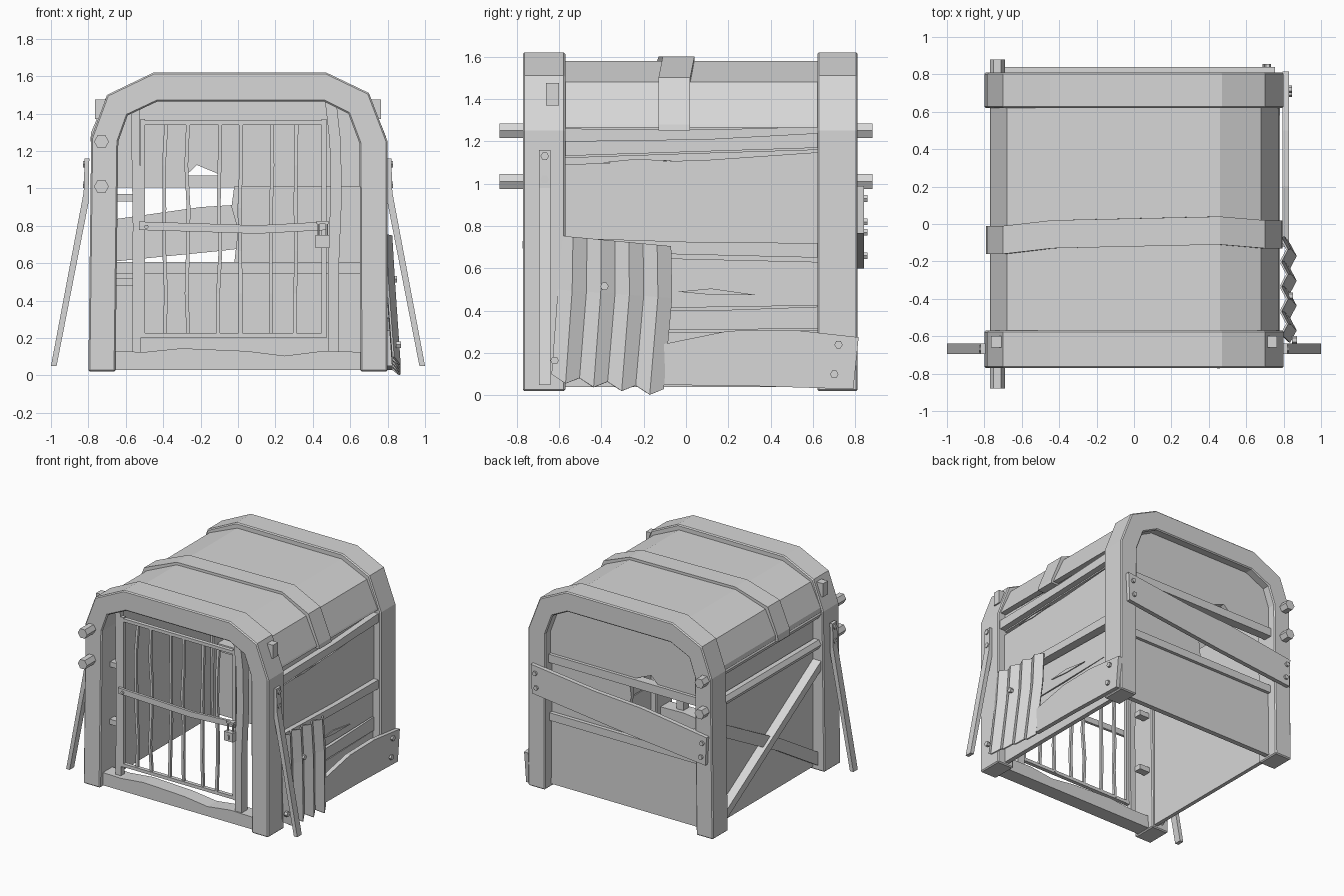
import bpy, bmesh, math, random
from mathutils import Vector

random.seed(4)
grey = bpy.data.materials.new("weathered_grey")
grey.diffuse_color = (0.68, 0.68, 0.68, 1)


def finish(name, bm):
    bmesh.ops.recalc_face_normals(bm, faces=bm.faces)
    me = bpy.data.meshes.new(name)
    bm.to_mesh(me)
    bm.free()
    me.materials.append(grey)
    ob = bpy.data.objects.new(name, me)
    bpy.context.collection.objects.link(ob)
    return ob


def prism(name, pts, axis, a, b):
    """Outline extruded along x or y from a to b."""
    bm = bmesh.new()
    put = (lambda u, v, d: (d, u, v)) if axis == 'x' else (lambda u, v, d: (u, d, v))
    r0 = [bm.verts.new(put(u, v, a)) for u, v in pts]
    r1 = [bm.verts.new(put(u, v, b)) for u, v in pts]
    bm.faces.new(r0)
    bm.faces.new(r1[::-1])
    n = len(pts)
    for i in range(n):
        j = (i + 1) % n
        bm.faces.new((r0[i], r1[i], r1[j], r0[j]))
    return finish(name, bm)


def box(name, x, y, z):
    return prism(name, [(x[0], z[0]), (x[1], z[0]), (x[1], z[1]), (x[0], z[1])], 'y', *y)


def sweep(name, path, w, h, side, n=4):
    """Bar along a path; side is the direction measured by w."""
    path = [Vector(p) for p in path]
    d = (path[-1] - path[0]).normalized()
    s = Vector(side)
    s = (s - d * s.dot(d)).normalized()
    t = d.cross(s)
    bm = bmesh.new()
    k = math.sqrt(2) if n == 4 else 1
    rings = []
    for p in path:
        angs = [2 * math.pi * (i + 0.5) / n for i in range(n)]
        rings.append([bm.verts.new(p + s * math.cos(a) * w / 2 * k + t * math.sin(a) * h / 2 * k)
                      for a in angs])
    bm.faces.new(rings[0])
    bm.faces.new(rings[-1][::-1])
    for r, q in zip(rings, rings[1:]):
        for i in range(n):
            j = (i + 1) % n
            bm.faces.new((r[i], q[i], q[j], r[j]))
    return finish(name, bm)


def bolt(name, p, direction, r=0.02, depth=0.016):
    p, d = Vector(p), Vector(direction)
    sweep(name, [p - d * 0.01, p + d * depth], 2 * r, 2 * r, (0, 0, 1), 6)


# Arched timber frames at both ends, with worn edges
outer = [(-0.80, 0.02), (-0.785, 1.27), (-0.70, 1.50), (-0.45, 1.62),
         (0.47, 1.62), (0.70, 1.51), (0.80, 1.25), (0.80, 0.02)]
inner = [(0.655, 0.02), (0.65, 1.24), (0.59, 1.40), (0.46, 1.465),
         (-0.43, 1.465), (-0.59, 1.39), (-0.64, 1.25), (-0.655, 0.02)]
for nm, a, b in (("front_arch", -0.77, -0.57), ("back_arch", 0.62, 0.81)):
    bev = prism(nm, outer + inner, 'y', a, b).modifiers.new("worn_edge", 'BEVEL')
    bev.width, bev.segments, bev.angle_limit = 0.008, 1, 1.0


# Curved roof shell and its strap
def roof_outline(o, thick, low):
    top = [(-0.77 - o, low), (-0.765 - o, 1.30), (-0.68 - o, 1.48 + o), (-0.44, 1.58 + o),
           (0.46, 1.58 + o), (0.68 + o, 1.48 + o), (0.77 + o, 1.28), (0.775 + o, low)]
    return top + [(x * (1 - thick / 0.75), z - (thick if z > 1.4 else 0)) for x, z in top[::-1]]


prism("roof", roof_outline(0, 0.045, 1.265), 'y', -0.58, 0.63)
strap = prism("roof_strap", roof_outline(0.02, 0.06, 1.25), 'y', -0.13, 0.02)
for v in strap.data.vertices:
    v.co.y += 0.02 if abs(v.co.x - 0.46) < 0.1 else (-0.03 if v.co.x < -0.6 else 0)

# Right wall of uneven planks: heights at the front end, then at the back end
planks = [(0.04, 0.30, 0.04, 0.31), (0.305, 0.40, 0.315, 0.42), (0.405, 0.66, 0.425, 0.63),
          (0.70, 1.09, 0.66, 1.15), (1.12, 1.26, 1.16, 1.27)]
for i, (a, b, c, d) in enumerate(planks):
    m = random.uniform(-0.012, 0.012)
    prism("right_plank_%d" % i, [(-0.6, a), (0.0, (a + c) / 2), (0.65, c), (0.65, d),
                                 (0.1, (b + d) / 2 + m), (-0.6, b)], 'x', 0.70, 0.735 + 0.006 * (i % 2))
for nm, a, b, c, d in (("upper", 1.13, 1.20, 1.17, 1.24), ("middle", 0.68, 0.745, 0.65, 0.72)):
    prism("right_rail_" + nm, [(-0.6, a), (0.65, c), (0.65, d), (0.1, (b + d) / 2 - 0.01), (-0.6, b)],
          'x', 0.70, 0.78)

# Splinters on the right wall
prism("splinter_low", [(-0.04, 0.49), (0.12, 0.475), (0.33, 0.475), (0.12, 0.505)], 'x', 0.735, 0.743)
prism("splinter_high", [(-0.40, 1.10), (-0.25, 1.095), (-0.05, 1.11), (-0.25, 1.115)], 'x', 0.735, 0.748)

# Loose bottom board on the right, bolted to the back post
prism("loose_board", [(-0.12, 0.05), (0.30, 0.045), (0.79, 0.03), (0.815, 0.275), (0.5, 0.31),
                      (0.2, 0.305), (-0.12, 0.24)], 'x', 0.795, 0.83)
bolt("loose_board_bolt_top", (0.83, 0.72, 0.24), (1, 0, 0))
bolt("loose_board_bolt_low", (0.83, 0.70, 0.10), (1, 0, 0))

# Corrugated metal patch
bm = bmesh.new()
cols = []
for i in range(9):
    u = i / 8
    off = 0.035 if i % 2 else 0.0
    cols.append([bm.verts.new((0.79 + off, -0.60 + 0.53 * u, 0.755 - 0.05 * u)),
                 bm.verts.new((0.805 + off, -0.605 + 0.54 * u, 0.50 - 0.04 * u)),
                 bm.verts.new((0.835 + off, -0.635 + 0.53 * u, 0.10 - 0.07 * u - off))])
for c, e in zip(cols, cols[1:]):
    for k in range(2):
        bm.faces.new((c[k], c[k + 1], e[k + 1], e[k]))
sheet = finish("corrugated_patch", bm)
sol = sheet.modifiers.new("thickness", 'SOLIDIFY')
sol.thickness = 0.012
bolt("patch_bolt_high", (0.835, -0.385, 0.515), (1, 0, 0))
bolt("patch_bolt_low", (0.855, -0.62, 0.165), (1, 0, 0))

# Left wall with a cross brace
box("left_panel", (-0.70, -0.67), (-0.6, 0.65), (0.04, 1.28))
sweep("left_brace_rising", [(-0.735, 0.64, 0.10), (-0.735, -0.59, 0.86)], 0.07, 0.06, (1, 0, 0))
sweep("left_brace_falling", [(-0.72, 0.64, 0.80), (-0.72, 0.2, 0.56), (-0.72, -0.1, 0.40),
                             (-0.72, -0.59, 0.10)], 0.05, 0.09, (1, 0, 0))

# Long carrying poles along the left side
for z in (1.01, 1.25):
    sweep("carrying_pole", [(-0.73, -0.88, z), (-0.73, 0.88, z)], 0.08, 0.08, (0, 0, 1), 6)

# Back wall: splintered upper panel, lower panel, rails, broken plank
prism("back_upper_panel", [(-0.68, 1.02), (-0.32, 1.03), (-0.22, 1.125), (-0.10, 1.075), (0.0, 1.02),
                           (0.68, 1.02), (0.67, 1.30), (0.58, 1.45), (0.44, 1.53), (-0.43, 1.53),
                           (-0.58, 1.45), (-0.67, 1.30)], 'y', 0.705, 0.745)
box("back_lower_panel", (-0.68, 0.68), (0.69, 0.73), (0.04, 0.58))
box("back_rail_upper", (-0.68, 0.68), (0.70, 0.77), (1.005, 1.07))
box("back_rail_lower", (-0.68, 0.68), (0.67, 0.755), (0.545, 0.605))
prism("back_broken_plank", [(-0.02, 0.60), (0.68, 0.60), (0.68, 1.01), (-0.02, 1.01), (-0.035, 0.9),
                            (0.0, 0.78)], 'y', 0.69, 0.725)

# Slanted board nailed over the back opening
prism("back_slanted_board", [(-0.755, 0.60), (-0.1, 0.665), (0.745, 0.765), (0.755, 0.99),
                             (0.2, 0.925), (-0.2, 0.90), (-0.765, 0.82)], 'y', 0.805, 0.84)
for x, z in ((-0.72, 0.66), (-0.73, 0.77), (0.705, 0.82), (0.715, 0.93)):
    bolt("slanted_board_bolt", (x, 0.84, z), (0, 1, 0), 0.018)

# Front sill and crooked door posts
prism("front_sill", [(-0.68, 0.03), (0.68, 0.03), (0.68, 0.125), (0.45, 0.13), (0.25, 0.105),
                     (0.05, 0.13), (-0.3, 0.145), (-0.5, 0.125), (-0.68, 0.13)], 'y', -0.735, -0.62)
sweep("latch_post", [(0.51, -0.69, 0.12), (0.51, -0.69, 0.60), (0.525, -0.69, 0.95),
                     (0.52, -0.69, 1.25), (0.495, -0.69, 1.47)], 0.06, 0.07, (1, 0, 0))
sweep("hinge_post", [(-0.545, -0.68, 0.12), (-0.54, -0.68, 0.8), (-0.55, -0.68, 1.43)],
      0.045, 0.045, (1, 0, 0))
for z in (0.5, 0.95):
    box("hinge_block", (-0.66, -0.56), (-0.66, -0.60), (z - 0.02, z + 0.02))

# Barred gate
for x in (-0.51, 0.46):
    sweep("gate_side", [(x, -0.69, 0.20), (x, -0.69, 1.37)], 0.025, 0.03, (1, 0, 0))
for z in (0.215, 1.35):
    sweep("gate_rail", [(-0.52, -0.69, z), (0.47, -0.69, z)], 0.025, 0.03, (0, 0, 1))
for x in (-0.39, -0.27, -0.10, 0.015, 0.18, 0.31):
    path = [(x + random.uniform(-0.008, 0.008), -0.69 + random.uniform(-0.008, 0.008), 0.21 + 1.14 * i / 5)
            for i in range(6)]
    sweep("gate_bar", path, 0.02, 0.02, (1, 0, 0))
sweep("gate_crossbar", [(-0.53, -0.715, 0.80), (-0.2, -0.715, 0.79), (0.1, -0.715, 0.78),
                        (0.48, -0.715, 0.80)], 0.045, 0.02, (0, 0, 1))
bolt("crossbar_bolt", (-0.49, -0.725, 0.795), (0, -1, 0), 0.012, 0.01)

# Padlock
box("padlock_body", (0.415, 0.49), (-0.765, -0.72), (0.68, 0.75))
box("padlock_keyhole_plate", (0.445, 0.46), (-0.772, -0.765), (0.695, 0.73))
for x in (0.43, 0.475):
    sweep("padlock_shackle", [(x, -0.74, 0.74), (x, -0.74, 0.82)], 0.014, 0.014, (1, 0, 0), 6)
box("padlock_shackle_top", (0.42, 0.485), (-0.75, -0.73), (0.81, 0.825))

# Bent side props with bolts, and corner nubs, on both sides
for s in (-1, 1):
    prism("side_prop", [(s * 0.795, 1.16), (s * 0.82, 1.16), (s * 0.825, 0.98), (s * 1.0, 0.05),
                        (s * 0.97, 0.05), (s * 0.80, 0.92)], 'y', -0.695, -0.64)
    for z in (1.13, 1.02):
        bolt("prop_bolt", (s * 0.818, -0.667, z), (s, 0, 0), 0.02, 0.012)
    box("corner_nub", sorted((s * 0.70, s * 0.765)), (-0.66, -0.60), (1.37, 1.475))
